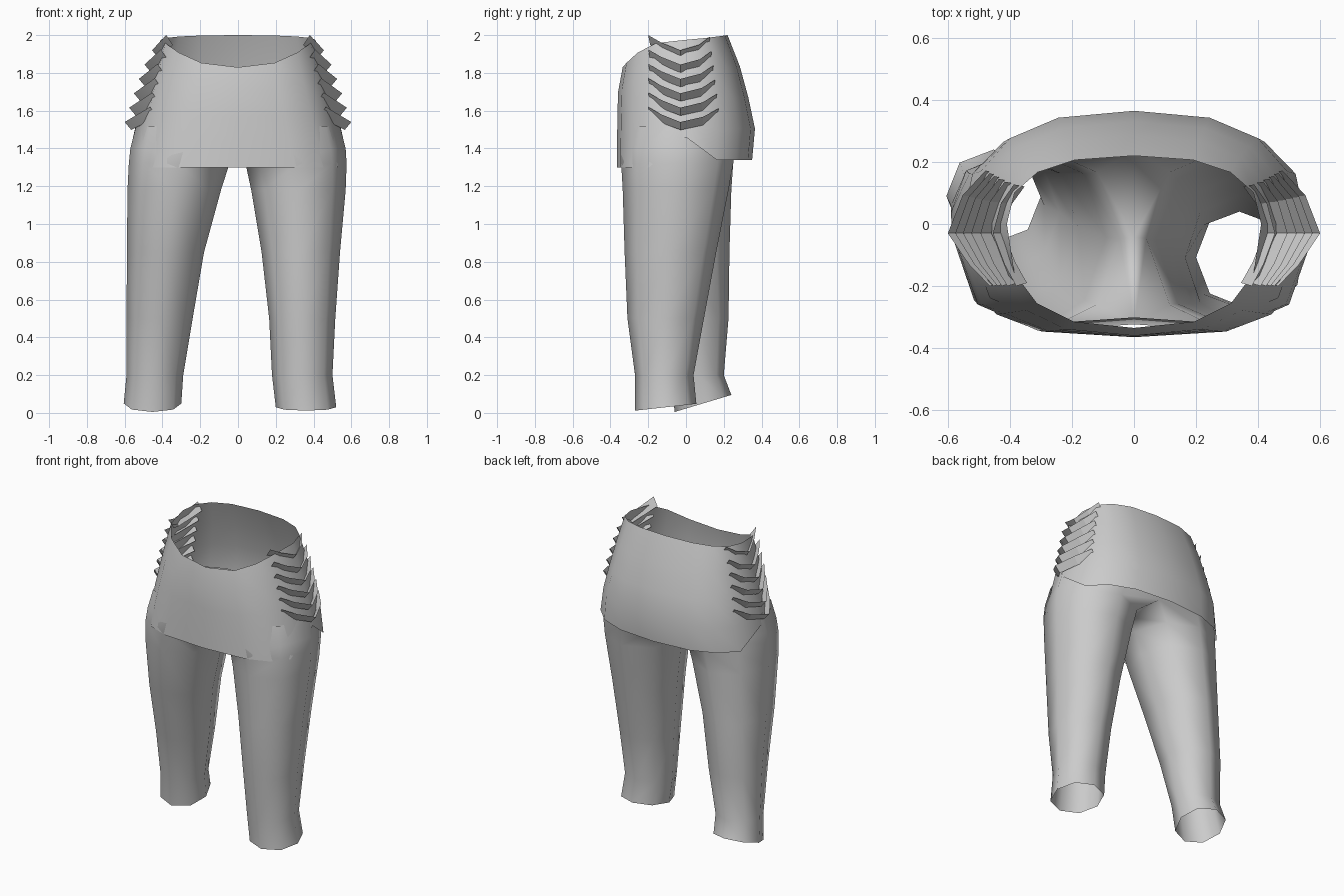
import bpy, bmesh, math

cube = bpy.data.objects.get("Cube")
if cube:
    bpy.data.objects.remove(cube, do_unlink=True)

GREY = (0.6, 0.6, 0.6, 1.0)
cloth = bpy.data.materials.new("grey cloth")
cloth.use_nodes = True
cloth.diffuse_color = GREY
cloth.node_tree.nodes["Principled BSDF"].inputs["Base Color"].default_value = GREY


def finish(bm, name, angle):
    """Weld, orient and shade a mesh, then add it to the scene."""
    bmesh.ops.remove_doubles(bm, verts=bm.verts, dist=0.002)
    bmesh.ops.recalc_face_normals(bm, faces=bm.faces)
    mesh = bpy.data.meshes.new(name)
    bm.to_mesh(mesh)
    bm.free()
    mesh.materials.append(cloth)
    obj = bpy.data.objects.new(name, mesh)
    bpy.context.collection.objects.link(obj)
    bpy.ops.object.select_all(action='DESELECT')
    obj.select_set(True)
    bpy.context.view_layer.objects.active = obj
    bpy.ops.object.shade_smooth_by_angle(angle=math.radians(angle))
    return obj


def bridge(bm, a, b, closed=True):
    """Join two rows of vertices with quads."""
    for i in range(len(a) if closed else len(a) - 1):
        j = (i + 1) % len(a)
        bm.faces.new((a[i], a[j], b[j], b[i]))


def power(v, e):
    return math.copysign(abs(v) ** e, v)


def lerp_list(values, u):
    k = min(int(u * (len(values) - 1)), len(values) - 2)
    f = u * (len(values) - 1) - k
    return values[k] * (1 - f) + values[k + 1] * f


SEGS = 8


def oval(bm, z, x0, x1, y0, y1, tilt=0.0, seam=False):
    """Leg cross-section; a seam ring flattens its inner side onto x = 0."""
    ring = []
    for i in range(SEGS):
        a = 2 * math.pi * i / SEGS
        c, s = power(math.cos(a), 0.95), power(math.sin(a), 0.95)
        x = (x0 + x1) / 2 + c * (x1 - x0) / 2
        if seam and math.cos(a) < -0.1:
            x, s = 0, s * 1.3
        y = (y0 + y1) / 2 + s * (y1 - y0) / 2
        ring.append(bm.verts.new((x, y, z + tilt * s)))
    return ring


# Trousers: two striding legs joined at the crotch (z, inner x, outer x, front y, back y)
left_leg = [(0.03, .20, .52, -.27, .055), (0.2, .18, .50, -.27, .04), (0.5, .165, .515, -.31, .095),
            (0.85, .125, .54, -.325, .16), (1.18, .07, .57, -.335, .225), (1.32, .04, .575, -.343, .25)]
right_leg = [(0.05, -.30, -.605, -.06, .24), (0.2, -.29, -.59, -.08, .20), (0.5, -.24, -.59, -.15, .225),
             (0.85, -.18, -.588, -.25, .23), (1.18, -.09, -.585, -.325, .24), (1.32, -.045, -.578, -.343, .25)]
bm = bmesh.new()
for rows, side, cuff_tilt in ((left_leg, 1, .018), (right_leg, -1, .045)):
    rings = [oval(bm, *r, tilt=cuff_tilt if k == 0 else 0) for k, r in enumerate(rows)]
    rings.append(oval(bm, 1.4, 0, side * .57, -.343, .26, seam=True))
    for a, b in zip(rings, rings[1:]):
        bridge(bm, a, b)
    # hip wall above the outer half of the leg
    hip = oval(bm, 1.52, 0, side * .54, -.32, .27, seam=True)
    order = [i % SEGS for i in range(-3, 4)]
    bridge(bm, [rings[-1][i] for i in order], [hip[i] for i in order], closed=False)
    bmesh.ops.delete(bm, geom=[v for v in hip if not v.link_faces], context='VERTS')
finish(bm, "trousers", 120)

# Overskirt: open shell from the dipped waist to the hem
WIDTH = [.41, .45, .49, .527, .555]
FRONT = [.335, .36, .363, .365, .365]
BACK = [.22, .285, .33, .365, .35]
COLUMNS, ROWS = 16, 4
bm = bmesh.new()
rows = []
for r in range(ROWS + 1):
    u = r / ROWS
    ring = []
    for i in range(COLUMNS):
        a = 2 * math.pi * i / COLUMNS
        c, s = math.cos(a), math.sin(a)
        front = s < -0.01
        e = (0.78 - 0.13 * u) if front else 0.8
        rim = 1.975 + 0.025 * s if not front else 1.975 - 0.145 * abs(s) ** 2.2
        flap = min(1, max(0, (abs(s) - 0.1) / 0.28))
        hem = 1.46 - flap * (0.16 if front else 0.12)
        depth = lerp_list(FRONT if front else BACK, u)
        ring.append(bm.verts.new((power(c, e) * lerp_list(WIDTH, u), power(s, e) * depth,
                                  rim + (hem - rim) * u)))
    rows.append(ring)
for a, b in zip(rows, rows[1:]):
    bridge(bm, a, b)
finish(bm, "overskirt", 60)

# Hip lames: six chevron bands on each hip, flaring outwards at the upper edge
names = {1: "left", -1: "right"}
PROFILE = [(-.20, 1.0), (-.13, .5), (-.03, 0), (.08, .35), (.15, .9)]
for side in (1, -1):
    for k in range(6):
        bm = bmesh.new()
        upper, lower = [], []
        x = .455 + .145 * (k / 5) ** 0.8
        z = 1.92 - .076 * k
        for y, lift in PROFILE:
            tuck = lift * (.075 + .012 * k)
            if y > 0:
                y *= .85 + .06 * k
            upper.append(bm.verts.new((side * (x - tuck), y, z + lift * .08)))
            lower.append(bm.verts.new((side * (x - .035 - tuck), y * .95, z - .042 + lift * .07)))
        bridge(bm, upper, lower, closed=False)
        finish(bm, f"{names[side]}_hip_lame_{k + 1}", 20)
